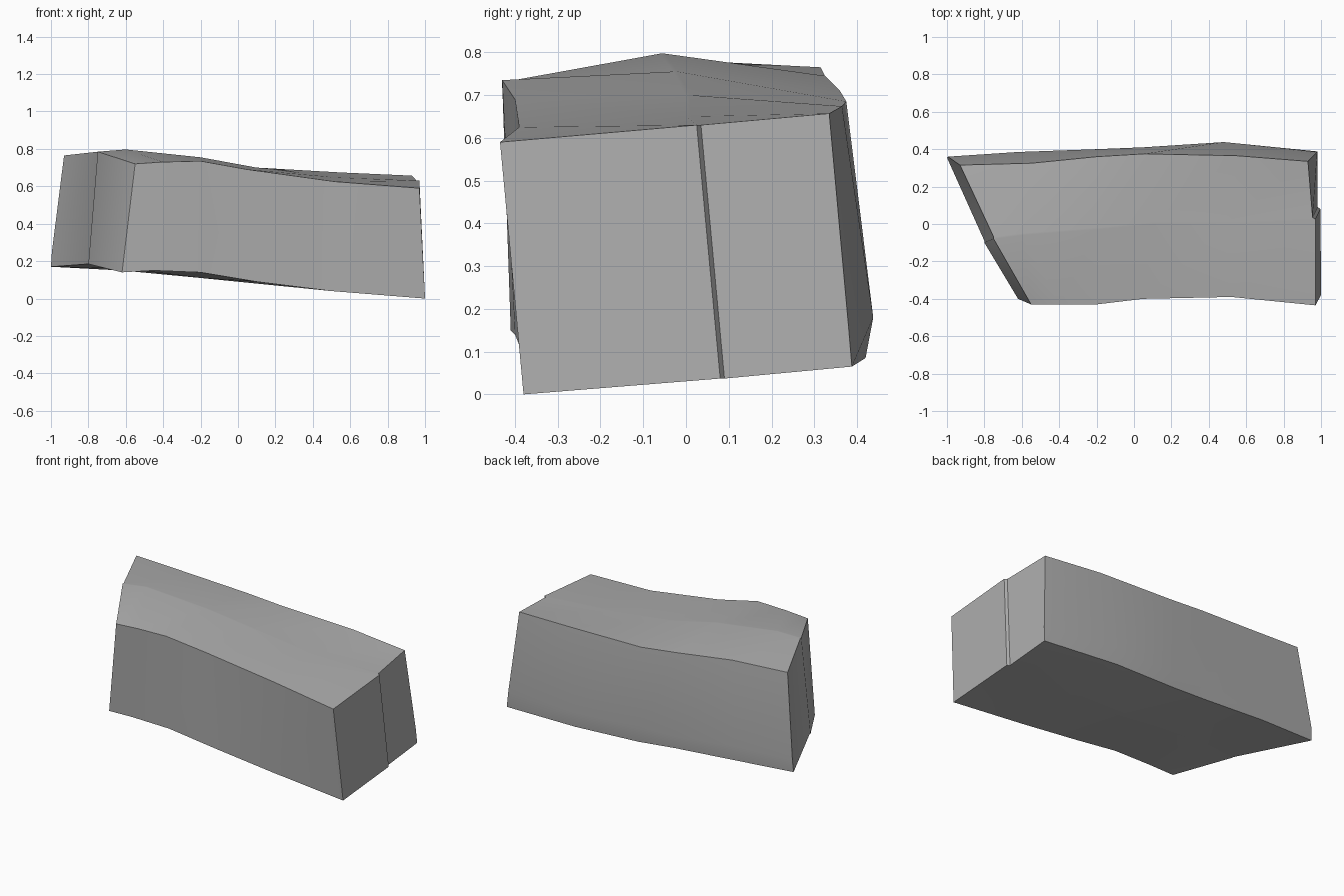
import bpy, bmesh, math
from mathutils import Vector

cube = bpy.data.objects.get("Cube")
if cube:
    bpy.data.objects.remove(cube, do_unlink=True)

# Single stone colour
stone = bpy.data.materials.new("grey_stone")
stone.use_nodes = True
colour = (0.42, 0.42, 0.42, 1)
stone.diffuse_color = colour
bsdf = stone.node_tree.nodes["Principled BSDF"]
bsdf.inputs["Base Color"].default_value = colour
bsdf.inputs["Roughness"].default_value = 0.9


def rail(*points):
    return [Vector(p) for p in points]


def split_rail(source):
    """Copy a middle rail beside itself, set back at the broken end."""
    copy = [p + Vector((0, 0.01, 0)) for p in source]
    copy[-1].x -= 0.015
    return copy


# Long edges of the block, each running from the slanted end to the split end
front_bottom = rail((-.62, -.4, .14), (-.45, -.41, .15), (-.2, -.4, .14),
                    (.1, -.38, .09), (.5, -.37, .04), (1, -.38, 0))
front_top = rail((-.55, -.43, .72), (-.4, -.43, .73), (-.2, -.43, .735),
                 (.05, -.4, .69), (.52, -.39, .625), (.97, -.435, .59))
crown = rail((-.75, -.08, .785), (-.6, -.06, .797), (-.2, -.03, .755),
             (.1, 0, .7), (.5, 0, .65), (.97, .025, .63))
back_top = rail((-.93, .315, .765), (-.55, .325, .745), (-.2, .36, .71),
                (.05, .375, .685), (.55, .365, .674), (.93, .335, .657))
back_bulge = rail((-.995, .36, .25), (-.62, .385, .24), (-.2, .4, .2),
                  (.05, .41, .19), (.48, .438, .18), (.975, .38, .16))
back_bottom = rail((-1, .355, .17), (-.62, .38, .15), (-.2, .39, .12),
                   (.05, .405, .1), (.48, .42, .085), (.98, .388, .065))
underside = rail((-.8, -.1, .185), (-.6, -.05, .16), (-.2, 0, .11),
                 (.1, 0, .08), (.5, 0, .045), (.997, .08, .037))

rails = [front_bottom, front_top, crown, split_rail(crown), back_top,
         back_bulge, back_bottom, split_rail(underside), underside]

# Loft the sides between neighbouring edges
bm = bmesh.new()
grid = [[bm.verts.new(p) for p in r] for r in rails]
for a, b in zip(grid, grid[1:] + grid[:1]):
    for i in range(len(a) - 1):
        bm.faces.new((a[i], a[i + 1], b[i + 1], b[i]))

# Close both ends: front half, step, back half
for end in (0, -1):
    ring = [r[end] for r in grid]
    for ids in ((0, 1, 2, 8), (8, 2, 3, 7), (7, 3, 4, 5, 6)):
        bm.faces.new([ring[i] for i in ids])

bmesh.ops.recalc_face_normals(bm, faces=bm.faces)
mesh = bpy.data.meshes.new("stone_block")
bm.to_mesh(mesh)
bm.free()
mesh.materials.append(stone)
block = bpy.data.objects.new("stone_block", mesh)
bpy.context.collection.objects.link(block)

# Smooth the worn faces, keep the corners crisp
bpy.ops.object.select_all(action='DESELECT')
block.select_set(True)
bpy.context.view_layer.objects.active = block
bpy.ops.object.shade_smooth_by_angle(angle=math.radians(32))
